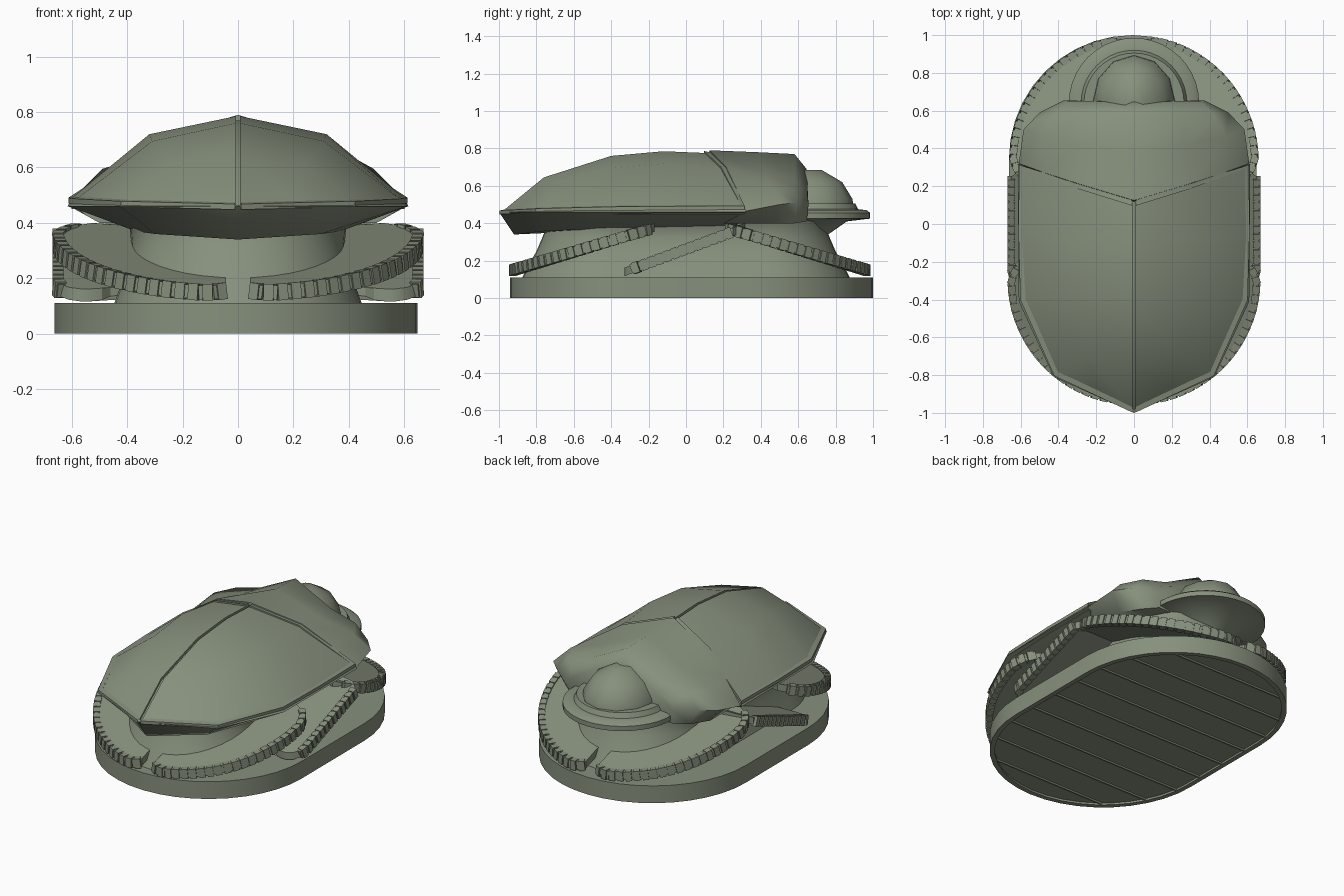
import bpy, bmesh, math
from mathutils import Vector, Matrix

if "Cube" in bpy.data.objects:
    bpy.data.objects.remove(bpy.data.objects["Cube"])

stone = bpy.data.materials.new("grey green stone")
stone.diffuse_color = (0.24, 0.28, 0.205, 1)
stone.use_nodes = True
stone.node_tree.nodes["Principled BSDF"].inputs["Base Color"].default_value = stone.diffuse_color


def finish(name, bm, angle=35):
    bmesh.ops.remove_doubles(bm, verts=bm.verts, dist=0.0005)
    bmesh.ops.recalc_face_normals(bm, faces=bm.faces)
    me = bpy.data.meshes.new(name)
    bm.to_mesh(me)
    bm.free()
    ob = bpy.data.objects.new(name, me)
    bpy.context.collection.objects.link(ob)
    me.materials.append(stone)
    bpy.ops.object.select_all(action='DESELECT')
    ob.select_set(True)
    bpy.context.view_layer.objects.active = ob
    bpy.ops.object.shade_smooth_by_angle(angle=math.radians(angle))
    return ob


def loft(bm, rings, caps=True):
    rows = [[bm.verts.new(p) for p in r] for r in rings]
    n = len(rows[0])
    for a, b in zip(rows, rows[1:]):
        for i in range(n):
            j = (i + 1) % n
            bm.faces.new((a[i], a[j], b[j], b[i]))
    if caps:
        bm.faces.new(rows[0])
        bm.faces.new(rows[-1])


def grid(bm, rows):
    for s in (1, -1):
        vs = [[bm.verts.new((s * x, y, z)) for x, y, z in r] for r in rows]
        for a, b in zip(vs, vs[1:]):
            for i in range(len(a) - 1):
                f = (a[i], a[i + 1], b[i + 1], b[i])
                bm.faces.new(f if s > 0 else f[::-1])


def stadium(w, l, z, cy=0.03, n=20):
    pts = []
    for end in (1, -1):
        for i in range(n + 1):
            a = math.pi * i / n
            pts.append((end * w * math.cos(a), cy + end * (l - w + w * math.sin(a)), z))
    return pts


def ellipse(rx, ry, z, cy, n):
    return [(rx * math.cos(2 * math.pi * i / n), cy + ry * math.sin(2 * math.pi * i / n), z)
            for i in range(n)]


# Base with recessed, ribbed underside
bm = bmesh.new()
loft(bm, [stadium(.625, .94, .012), stadium(.625, .94, 0), stadium(.655, .97, 0),
          stadium(.655, .97, .11)])
finish("base", bm).location.x = -.007
bm = bmesh.new()
for k in range(9):
    y = .03 + (k - 4) * .2
    half = math.sqrt(max(0, .625 ** 2 - max(0, abs(y - .03) - .315) ** 2))
    bmesh.ops.create_cube(bm, size=1, matrix=Matrix.Translation((-.007, y, .008))
                          @ Matrix.Diagonal((2 * half, .01, .012, 1)))
finish("underside_ribs", bm)

# Belly core between base and shell
bm = bmesh.new()
loft(bm, [stadium(w, l, z, 0) for w, l, z in
          ((.45, .88, .10), (.425, .845, .17), (.4, .80, .25), (.385, .77, .32),
           (.39, .745, .38), (.42, .74, .43))])
finish("belly", bm, 50)


# Legs: tilted flat plates with a ribbed outer edge
def leg(name, outer, inner, height, rib_from, rib_to, count):
    for side, sx in (("right", 1), ("left", -1)):
        bm = bmesh.new()
        P = lambda p, dz=0: Vector((sx * p[0], p[1], height(p[1]) + dz))
        t = .045
        loft(bm, [[P(o, -t), P(o), P(i), P(i, -t)] for o, i in zip(outer, inner)])
        path = [P(p, -t / 2) for p in outer[rib_from:rib_to]]
        lens = [0]
        for a, b in zip(path, path[1:]):
            lens.append(lens[-1] + (b - a).length)
        for k in range(count):
            d = lens[-1] * (k + .5) / count
            j = max(i for i in range(len(path) - 1) if lens[i] <= d)
            tan = (path[j + 1] - path[j]).normalized()
            pos = path[j] + tan * (d - lens[j])
            rad = tan.cross(Vector((0, 0, 1))).normalized()
            nor = rad.cross(tan)
            m = Matrix((tan, rad, nor)).transposed().to_4x4()
            m.translation = pos
            step = lens[-1] / count
            for off, length, depth, h in ((0, .74, .04, .06), (.5, .3, .026, .05)):
                bmesh.ops.create_cube(bm, size=1, matrix=m @ Matrix.Translation((off * step, 0, 0))
                                      @ Matrix.Diagonal((step * length, depth, h, 1)))
        finish(side + "_" + name, bm, 25)


def arc_leg(name, flip):
    outer, inner = [], []
    curl = {0: .035, 1: .01, 24: .012, 25: .03, 26: .06, 27: .11}
    for i in range(28):
        a = math.radians(-86 + 99 * i / 27)
        r = .65 - curl.get(i, 0)
        outer.append((r * math.cos(a), -.29 + r * math.sin(a)))
        inner.append((max(.05, .33 * math.cos(a)), -.29 + .33 * math.sin(a)))
    if flip:
        outer = [(x * .985, .04 - y) for x, y in outer]
        inner = [(x, .04 - y) for x, y in inner]
    leg(name, outer, inner,
        lambda y: .168 + .3 * (.94 + ((.04 - y) if flip else y)), 0, 27, 23)


arc_leg("hind_leg", False)
arc_leg("front_leg", True)
out = [(.6, .29), (.65, .25), (.65, 0), (.65, -.25), (.64, -.285), (.61, -.315), (.57, -.33),
       (.53, -.33), (.49, -.315), (.46, -.28)]
leg("middle_leg", out, [(.36, y + .03) for x, y in out],
    lambda y: .162 + .37 * (y + .33), 1, 5, 13)

# Wing cases with a centre seam
g = .008
bm = bmesh.new()
grid(bm, [
    [(g, .12, .775), (.3, .21, .69), (.6, .31, .49), (.6, .31, .45)],
    [(g, -.12, .785), (.32, -.1, .72), (.6, -.05, .49), (.6, -.05, .45)],
    [(g, -.4, .76), (.31, -.4, .695), (.585, -.4, .485), (.585, -.4, .45)],
    [(g, -.76, .645), (.24, -.7, .62), (.41, -.79, .475), (.41, -.79, .45)],
    [(g, -.98, .465), (.2, -.885, .47), (.41, -.79, .475), (.41, -.79, .45)]])
finish("wing_cases", bm, 50)
bm = bmesh.new()
seam = [(.12, .775), (-.12, .785), (-.4, .76), (-.76, .645), (-.98, .465)]
grid(bm, [[(0, y, z - .015), (g, y, z - .015), (g, y, z)] for y, z in seam])
finish("seam", bm)

# Raised rim around the wing cases
rim = [(.01, .115, .772), (.3, .205, .687), (.6, .305, .485), (.6, -.05, .483),
       (.59, -.4, .48), (.415, -.795, .47), (.01, -.985, .46)]
bm = bmesh.new()
for s in (1, -1):
    rows = []
    for i, p in enumerate(rim):
        c = Vector((s * p[0], p[1], p[2]))
        o = Vector((s * p[0], p[1] + .25, 0)).normalized()
        if i < 2:
            o = Vector((0, 1, 0))
        u = Vector((0, 0, 1))
        rows.append([c + o * .012 - u * .012, c + o * .012 + u * .008,
                     c - o * .018 + u * .014, c - o * .018 - u * .012])
    loft(bm, rows, False)
finish("wing_rim", bm)

# Underside of the shell
bm = bmesh.new()
grid(bm, [
    [(.6, .31, .49), (.615, .32, .46), (.4, .27, .39), (0, .27, .39)],
    [(.59, -.4, .48), (.61, -.41, .46), (.37, -.4, .37), (0, -.4, .36)],
    [(.41, -.79, .475), (.425, -.81, .46), (.3, -.74, .36), (0, -.7, .35)],
    [(0, -.98, .465), (0, -1, .46), (0, -.92, .34), (0, -.92, .34)]])
finish("shell_underside", bm, 85)

# Shoulder shield: centre ridge, shallow valley and outer lobe on each side
bm = bmesh.new()
grid(bm, [
    [(0, .12, .74), (.3, .205, .66), (.47, .26, .55), (.59, .31, .45), (.5, .2, .4), (0, .2, .4)],
    [(0, .125, .79), (.3, .215, .7), (.47, .27, .585), (.61, .32, .465), (.5, .22, .4), (0, .22, .4)],
    [(0, .38, .78), (.27, .42, .66), (.49, .46, .595), (.585, .5, .5), (.5, .47, .4), (0, .4, .4)],
    [(0, .58, .77), (.25, .58, .645), (.42, .58, .6), (.5, .59, .51), (.43, .58, .4), (0, .58, .4)],
    [(0, .645, .69), (.23, .65, .59), (.35, .65, .55), (.37, .655, .5), (.35, .645, .41), (0, .645, .41)]])
bmesh.ops.remove_doubles(bm, verts=bm.verts, dist=.0005)
bmesh.ops.holes_fill(bm, edges=bm.edges, sides=0)
finish("shoulder_shield", bm, 55)

# Head: stepped plate with neck, and a faceted dome
bm = bmesh.new()
loft(bm, [ellipse(r, r, z, .64, 40) for r, z in
          ((.12, .34), (.22, .41), (.345, .425), (.345, .455), (.325, .47), (.28, .475), (.265, .505))])
finish("head_plate", bm)
bm = bmesh.new()
loft(bm, [ellipse(rx, ry, z, .645, 12) for rx, ry, z in
          ((.22, .25, .49), (.215, .245, .53), (.16, .19, .62), (.05, .08, .685))])
finish("head_dome", bm, 45)
